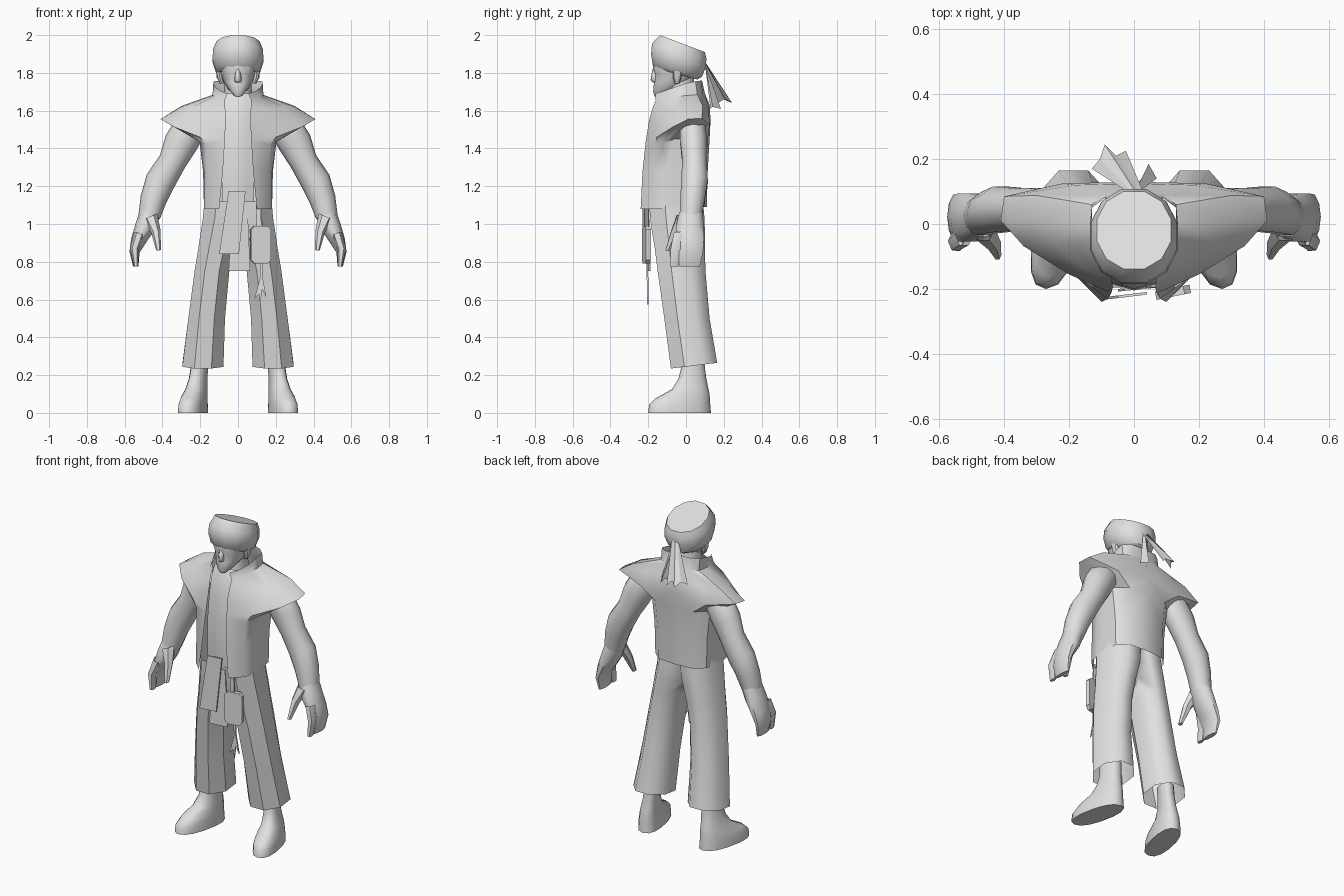
import bpy, bmesh, math
from mathutils import Vector, Matrix

grey = bpy.data.materials.new("plain_grey")
grey.diffuse_color = (0.75, 0.75, 0.75, 1)


def finish(name, bm, mirror=False, angle=35):
    bmesh.ops.recalc_face_normals(bm, faces=bm.faces)
    me = bpy.data.meshes.new(name)
    bm.to_mesh(me)
    bm.free()
    me.materials.append(grey)
    ob = bpy.data.objects.new(name, me)
    bpy.context.collection.objects.link(ob)
    bpy.ops.object.select_all(action='DESELECT')
    ob.select_set(True)
    bpy.context.view_layer.objects.active = ob
    bpy.ops.object.shade_smooth_by_angle(angle=math.radians(angle))
    if mirror:
        m = ob.modifiers.new("mirror", 'MIRROR')
        m.merge_threshold = 0.0005
    return ob


def skin(name, rows, closed=True, caps=(True, True), **kw):
    """Join rows of points into a surface."""
    bm = bmesh.new()
    vs = [[bm.verts.new(p) for p in r] for r in rows]
    n = len(rows[0])
    for a, b in zip(vs, vs[1:]):
        for i in range(n if closed else n - 1):
            j = (i + 1) % n
            bm.faces.new((a[i], a[j], b[j], b[i]))
    if closed and caps[0]:
        bm.faces.new(vs[0])
    if closed and caps[1]:
        bm.faces.new(vs[-1])
    return finish(name, bm, **kw)


def sgnpow(v, p):
    return math.copysign(abs(v) ** p, v)


def stack(name, rings, n=12, p=1.0, half=False, shear=0, **kw):
    """Level rings: (x centre, z front, z back, y front, y back, half width)."""
    rows = []
    for xc, zf, zb, y0, y1, hw in rings:
        row = []
        for i in range(n):
            t = 2 * math.pi * (i + (0.5 if half else 0)) / n - math.pi / 2
            k = 1 / math.cos(math.pi / n) if half else 1
            cx, cy = sgnpow(math.cos(t) * k, p), sgnpow(math.sin(t) * k, p)
            y = (y0 + y1) / 2 + cy * (y1 - y0) / 2
            z = zf + (zb - zf) * (cy + 1) / 2
            row.append((xc + cx * hw + shear * y, y, z))
        rows.append(row)
    return skin(name, rows, **kw)


def tube(name, pts, n=10, **kw):
    """Rings square to a path: (x, y, z, radius across, radius along y)."""
    rows = []
    for i, q in enumerate(pts):
        a, b = pts[max(i - 1, 0)], pts[min(i + 1, len(pts) - 1)]
        u = Vector((b[0] - a[0], 0, b[2] - a[2])).cross((0, 1, 0)).normalized()
        c = Vector(q[:3])
        rows.append([c + u * q[3] * math.cos(t) + Vector((0, q[4] * math.sin(t), 0))
                     for t in (2 * math.pi * k / n for k in range(n))])
    return skin(name, rows, mirror=True, angle=50, **kw)


# Sleeveless jacket with flared shoulder caps and standing collar
skin("jacket", [
    [(.10, -.24, 1.08), (.17, -.17, 1.08), (.18, -.11, 1.08), (.18, -.05, 1.08), (.175, .05, 1.09), (.12, .10, 1.09), (0, .11, 1.09)],
    [(.08, -.23, 1.28), (.165, -.17, 1.28), (.18, -.11, 1.28), (.185, -.05, 1.28), (.18, .05, 1.28), (.12, .105, 1.28), (0, .115, 1.28)],
    [(.07, -.213, 1.44), (.17, -.165, 1.42), (.195, -.12, 1.43), (.205, -.06, 1.45), (.20, .05, 1.45), (.13, .115, 1.45), (0, .125, 1.45)],
    [(.065, -.195, 1.55), (.20, -.155, 1.46), (.34, -.068, 1.515), (.41, .01, 1.555), (.40, .085, 1.56), (.22, .125, 1.52), (0, .13, 1.55)],
    [(.068, -.175, 1.62), (.16, -.135, 1.61), (.25, -.06, 1.615), (.30, .005, 1.62), (.30, .088, 1.625), (.18, .12, 1.62), (0, .125, 1.63)],
    [(.07, -.16, 1.655), (.11, -.115, 1.665), (.13, -.055, 1.675), (.135, 0, 1.68), (.13, .06, 1.685), (.085, .09, 1.685), (0, .10, 1.69)],
    [(.055, -.163, 1.69), (.095, -.115, 1.705), (.12, -.06, 1.725), (.13, 0, 1.745), (.13, .05, 1.755), (.09, .08, 1.76), (0, .085, 1.76)],
], closed=False, mirror=True, angle=42)

# Shirt showing in the jacket opening
skin("shirt_front", [
    [(x, y + .012 * abs(x) / .04, z) for x in (-.085, -.04, 0, .04, .085)]
    for y, z in ((-.19, 1.03), (-.205, 1.2), (-.20, 1.4), (-.185, 1.53), (-.165, 1.62), (-.13, 1.69))],
    closed=False, angle=60)

# Head
stack("neck", [(0, 1.6, 1.62, -.12, .06, .08), (0, 1.72, 1.78, -.10, .04, .07)], caps=(False, False))
stack("head", [
    (0, 1.675, 1.695, -.165, -.09, .024), (0, 1.70, 1.715, -.174, -.04, .047),
    (0, 1.745, 1.745, -.170, .02, .073), (0, 1.79, 1.79, -.165, .045, .088),
    (0, 1.825, 1.825, -.176, .05, .098), (0, 1.85, 1.85, -.172, .05, .10)],
    p=.9, angle=60, caps=(True, False))
stack("nose", [
    (0, 1.748, 1.748, -.176, -.15, .014), (0, 1.76, 1.76, -.188, -.14, .02),
    (0, 1.82, 1.82, -.178, -.15, .011)], n=4, angle=100)
stack("ear", [
    (.085, 1.745, 1.745, -.06, -.035, .012), (.097, 1.775, 1.775, -.07, -.025, .016),
    (.10, 1.81, 1.81, -.07, -.02, .016)], n=8, mirror=True)

# Wrapped cap, sloping down to the back
stack("head_wrap", [
    (0, 1.825, 1.765, -.16, .06, .095), (0, 1.842, 1.78, -.176, .085, .117),
    (0, 1.90, 1.83, -.185, .105, .135), (0, 1.955, 1.875, -.18, .108, .132),
    (0, 2.0, 1.91, -.138, .10, .114)], n=12, half=True, p=.95, caps=(False, True))

# Folded cloth tails tied behind the head
tails = {
    "long_tail": [(-.13, .17, 1.64), (-.105, .20, 1.66), (-.09, .245, 1.64), (-.055, .21, 1.66), (-.025, .225, 1.63)],
    "short_tail": [(.02, .13, 1.61), (.035, .15, 1.63), (.045, .185, 1.61), (.07, .14, 1.62)],
}
for name, ends in tails.items():
    tops = [(-.02 + .012 * i, .10, 1.85 + .01 * (i % 2)) for i in range(len(ends))]
    skin(name, [tops, ends], closed=False, angle=20)

# Arms and hands
tube("arm", [
    (.215, .03, 1.545, .06, .062), (.25, .035, 1.515, .088, .072), (.302, .04, 1.43, .09, .074),
    (.348, .045, 1.33, .074, .068), (.412, .045, 1.225, .08, .074), (.448, .035, 1.13, .07, .068),
    (.47, .025, 1.04, .058, .062)], caps=(False, False))
tube("palm", [
    (.468, .025, 1.05, .056, .066), (.495, .02, .98, .052, .078), (.528, .02, .91, .040, .078),
    (.548, .022, .85, .027, .072), (.541, .02, .775, .014, .056)], caps=(False, True))
tube("forefinger", [
    (.522, -.03, .95, .030, .04), (.548, -.053, .87, .025, .032), (.54, -.062, .775, .012, .024)],
    n=6, caps=(False, True))
tube("thumb", [
    (.465, -.015, 1.04, .04, .04), (.435, -.055, .96, .026, .028), (.42, -.095, .86, .012, .016)],
    n=6, caps=(False, True))

# Trousers: legs joined at the seat, creased at the front, smooth behind
leg = stack("trouser_leg", [
    (.070, 1.12, 1.12, -.195, .09, .108), (.078, 1.03, 1.03, -.19, .098, .108),
    (.094, .96, .96, -.18, .10, .103), (.114, .87, .87, -.165, .10, .096),
    (.138, .75, .75, -.15, .103, .092), (.166, .5, .5, -.115, .125, .097),
    (.186, .235, .265, -.08, .165, .109)],
    n=8, half=True, caps=(False, False), mirror=True, angle=60)
leg.modifiers["mirror"].use_bisect_axis[0] = True
for e in leg.data.edges:
    a, b = (leg.data.vertices[i].co for i in e.vertices)
    middle = .02 - .07 * ((a.z + b.z) / 2)
    if abs(a.z - b.z) > .06 and (a.y + b.y) / 2 < middle:
        e.use_edge_sharp = True

# Boots with toes turned out
stack("boot", [
    (.208, .31, .31, -.028, .095, .044), (.212, .24, .24, -.025, .10, .044),
    (.218, .18, .18, -.04, .108, .046), (.224, .125, .13, -.075, .118, .054),
    (.228, .075, .10, -.165, .125, .063), (.231, .045, .05, -.195, .128, .069),
    (.231, 0, 0, -.20, .132, .071)], n=14, p=.85, shear=-.2, mirror=True, angle=50)


# Sash ends hanging at the front, slightly turned
def plate(name, outline, y, slope=0, t=.008):
    bm = bmesh.new()
    f = bm.faces.new([bm.verts.new((x, y + slope * x, z)) for x, z in outline])
    r = bmesh.ops.extrude_face_region(bm, geom=[f])
    bmesh.ops.translate(bm, vec=(0, t, 0), verts=[v for v in r["geom"] if isinstance(v, bmesh.types.BMVert)])
    return finish(name, bm)


plate("upper_sash", [(-.05, 1.175), (.04, 1.175), (.005, .84), (-.10, .84)], -.222, .12)
plate("lower_sash", [(-.03, 1.1), (.05, 1.1), (.065, .75), (-.05, .75)], -.203, .1)

# Pouch with cord and tassel
bm = bmesh.new()
bmesh.ops.create_cube(bm, size=1)
bmesh.ops.scale(bm, vec=(.108, .026, .20), verts=bm.verts)
ends = [e for e in bm.edges if abs(e.verts[0].co.y - e.verts[1].co.y) > .01]
bmesh.ops.bevel(bm, geom=ends, offset=.02, segments=1, affect='EDGES')
bmesh.ops.rotate(bm, cent=(0, 0, 0), matrix=Matrix.Rotation(.2, 3, 'Z'), verts=bm.verts)
bmesh.ops.translate(bm, vec=(.12, -.21, .89), verts=bm.verts)
finish("pouch", bm)
plate("pouch_cord", [(.095, 1.10), (.12, 1.10), (.125, .97), (.10, .97)], -.215)
plate("tassel_cord", [(.115, .80), (.13, .80), (.128, .70), (.118, .70)], -.208)
plate("tassel", [(.118, .72), (.13, .72), (.15, .61), (.128, .655), (.118, .575), (.11, .63), (.085, .60)], -.206)
